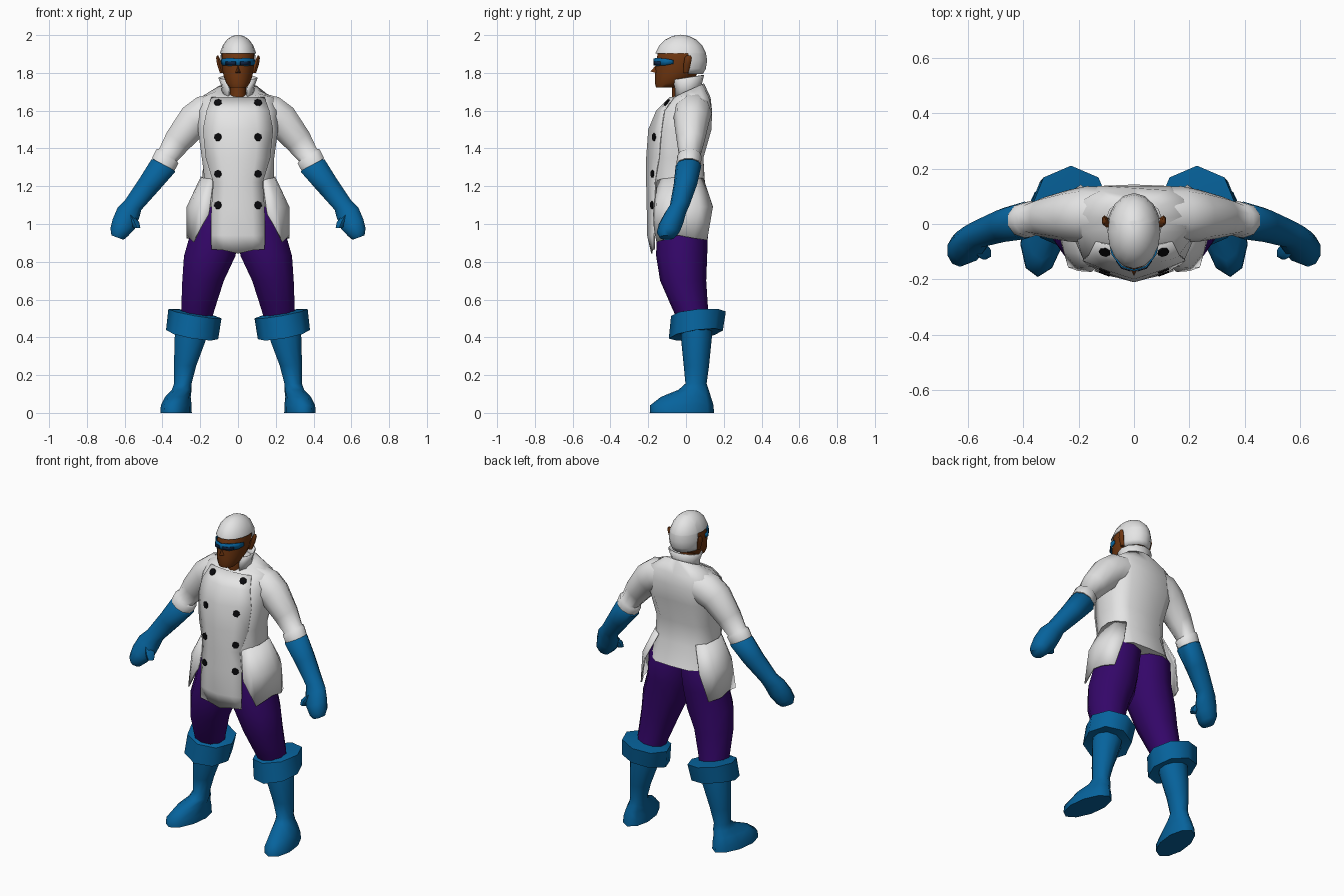
import bpy, bmesh, math
from mathutils import Vector
from mathutils.bvhtree import BVHTree

if "Cube" in bpy.data.objects:
    bpy.data.objects.remove(bpy.data.objects["Cube"])


def material(name, rgb):
    m = bpy.data.materials.new(name)
    m.diffuse_color = (*rgb, 1)
    m.use_nodes = True
    m.node_tree.nodes["Principled BSDF"].inputs["Base Color"].default_value = m.diffuse_color
    return m


WHITE = material("white cloth", (0.78, 0.78, 0.78))
BLUE = material("blue leather", (0.002, 0.125, 0.335))
PURPLE = material("purple cloth", (0.034, 0.002, 0.14))
SKIN = material("brown skin", (0.155, 0.036, 0.005))
BLACK = material("black", (0.003, 0.003, 0.004))
NAVY = material("dark navy", (0.004, 0.016, 0.05))


def finish(name, bm, mat, mirror=False, thick=0, angle=60):
    """Turn a bmesh into a shaded, optionally mirrored or thickened object."""
    bmesh.ops.recalc_face_normals(bm, faces=bm.faces)
    me = bpy.data.meshes.new(name)
    bm.to_mesh(me)
    bm.free()
    ob = bpy.data.objects.new(name, me)
    bpy.context.collection.objects.link(ob)
    me.materials.append(mat)
    bpy.ops.object.select_all(action='DESELECT')
    ob.select_set(True)
    bpy.context.view_layer.objects.active = ob
    bpy.ops.object.shade_smooth_by_angle(angle=math.radians(angle))
    if thick:
        s = ob.modifiers.new("thickness", 'SOLIDIFY')
        s.thickness, s.offset = thick, 0
    if mirror:
        m = ob.modifiers.new("mirror", 'MIRROR')
        m.use_mirror_merge = False
    return ob


def loft(name, rows, mat, closed=True, caps=True, **kw):
    """Skin a surface through rows of points."""
    bm = bmesh.new()
    vs = [[bm.verts.new(p) for p in r] for r in rows]
    n = len(rows[0])
    for a, b in zip(vs, vs[1:]):
        for i in range(n if closed else n - 1):
            j = (i + 1) % n
            bm.faces.new((a[i], a[j], b[j], b[i]))
    if closed and caps:
        bm.faces.new(vs[0])
        bm.faces.new(vs[-1])
    return finish(name, bm, mat, **kw)


def ring(x, y, z, rx, ry, tilt=0, n=10, shear=0, phase=0.5, lean=0):
    """Ellipse tilted about the y axis; shear turns the front outwards, lean raises the back."""
    t = math.radians(tilt)
    if phase:
        rx /= math.cos(math.pi / n)
    out = []
    for i in range(n):
        a = 2 * math.pi * (i + phase) / n
        u, v = rx * math.cos(a), ry * math.sin(a)
        out.append((x + u * math.cos(t) - shear * v, y + v, z + u * math.sin(t) + lean * v))
    return out


def symmetric(half):
    """Close a half outline that starts and ends on the centre line."""
    return half + [(-x, y, z) for x, y, z in half[-2:0:-1]]


# Coat body: z, front y, panel edge x y, side x y, back edge x y, back y
COAT = [(1.72, -.05, .06, -.035, .10, .02, .06, .085, .095),
        (1.67, -.08, .14, -.06, .20, .03, .12, .122, .13),
        (1.60, -.15, .165, -.11, .215, .02, .13, .138, .137),
        (1.50, -.192, .185, -.125, .21, .02, .13, .135, .13),
        (1.35, -.203, .17, -.138, .183, .0, .11, .092, .092),
        (1.22, -.203, .13, -.160, .19, -.01, .11, .098, .10),
        (1.09, -.20, .14, -.158, .215, 0, .12, .138, .143)]
body = []
for k, (z, f, px, py, sx, sy, bx, by, b) in enumerate(COAT):
    half = [(0, f), (px, py), ((px + sx) / 2 + .015, (py + sy) / 2 - .01), (sx, sy),
            ((sx + bx) / 2 + .018, (sy + by) / 2 + .015), (bx, by), (0, b)]
    # the neckline dips towards the front
    body.append(symmetric([(x, y, z + (.45 * (y - .04) if k == 0 else 0)) for x, y in half]))
loft("coat_body", body, WHITE, angle=80)

# Front panel running down into a hanging tail that curls under
panel = [(z, f, px, py, 0) for z, f, px, py, *_ in COAT[1:]]
panel += [(.94, -.198, .143, -.163, 0), (.866, -.176, .14, -.163, -.022)]
panel_rows = []
for z, f, px, py, drop in panel:
    edge = (px, py - .005, z)
    mid = (px * .55, (f * .45 + py * .55) - .009, z + drop * .2)
    centre = (0, f - .005, z + drop)
    panel_rows.append([(-edge[0], *edge[1:]), (-mid[0], *mid[1:]), centre, mid, edge])
front = loft("front_panel", panel_rows, WHITE, closed=False, thick=.006)

# Side skirts of the coat, sweeping from the front panel round to the back
loft("side_skirt", [
    [(.13, -.15, 1.24), (.165, -.11, 1.24), (.19, -.06, 1.245), (.193, .0, 1.25),
     (.18, .05, 1.245), (.13, .09, 1.24)],
    [(.15, -.168, 1.08), (.205, -.155, 1.09), (.25, -.10, 1.09), (.268, -.01, 1.09),
     (.25, .07, 1.09), (.19, .14, 1.09)],
    [(.155, -.17, 1.05), (.20, -.167, .975), (.235, -.155, .905), (.268, -.04, .94),
     (.27, .04, .925), (.235, .11, .915)],
], WHITE, closed=False, thick=.008, mirror=True)

# Stand-up collar, open at the front
collar = []
for z, rx, ry in ((1.68, .085, .075), (1.725, .083, .075), (1.775, .102, .088)):
    row = []
    for i in range(11):
        a = math.radians(-55 + 29 * i)
        y = ry * math.sin(a)
        row.append((rx * math.cos(a), .005 + y, z + .15 * y))
    collar.append(row)
loft("collar", collar, WHITE, closed=False, thick=.006, angle=70)

# Two columns of buttons seated on the panel
tree = BVHTree.FromPolygons([v.co for v in front.data.vertices],
                            [p.vertices[:] for p in front.data.polygons])
bm = bmesh.new()
for z in (1.64, 1.46, 1.265, 1.10):
    hit, normal, _, _ = tree.ray_cast(Vector((.105, -1, z)), Vector((0, 1, 0)))
    if hit is None:
        continue
    if normal.y > 0:
        normal = -normal
    turn = normal.to_track_quat('Z', 'Y').to_matrix().to_4x4()
    turn.translation = hit + normal * .004
    bmesh.ops.create_cone(bm, cap_ends=True, segments=7, radius1=.022, radius2=.021,
                          depth=.009, matrix=turn)
finish("buttons", bm, BLACK, mirror=True, angle=30)

# Neck and head: z, half width, front y, back y
loft("neck", [ring(0, -.02, z, .042, .055) for z in (1.62, 1.80)], SKIN)
HEAD = [(1.722, .046, -.158, -.06), (1.745, .062, -.165, -.01), (1.78, .075, -.163, .05),
        (1.82, .083, -.163, .075), (1.86, .085, -.156, .085), (1.905, .085, -.15, .085),
        (1.95, .065, -.11, .05)]
loft("head", [ring(0, (f + b) / 2, z, w, (b - f) / 2, n=14) for z, w, f, b in HEAD], SKIN)

bm = bmesh.new()
for p in ((0, -.155, 1.845), (.022, -.145, 1.795), (-.022, -.145, 1.795), (0, -.188, 1.808)):
    bm.verts.new(p)
bmesh.ops.convex_hull(bm, input=bm.verts)
finish("nose", bm, SKIN)
loft("ear", [ring(.086, .0, 1.80, .010, .012, n=6), ring(.098, .006, 1.845, .013, .019, n=6),
             ring(.107, .012, 1.88, .009, .019, n=6), ring(.108, .015, 1.892, .004, .010, n=6)],
     SKIN, mirror=True)

# Close-fitting cap: a dome cut away over the face
bm = bmesh.new()
bmesh.ops.create_uvsphere(bm, u_segments=16, v_segments=10, radius=1)
for v in bm.verts:
    v.co = Vector((v.co.x * .098, v.co.y * .138 - .028, v.co.z * .135 + 1.865))
for co, no in (((0, 0, 1.902), (0, 0, 1)), ((0, .01, 0), (0, 1, 0)), ((0, 0, 1.795), (0, 0, 1))):
    bmesh.ops.bisect_plane(bm, geom=bm.verts[:] + bm.edges[:] + bm.faces[:],
                           plane_co=co, plane_no=no)
gone = []
for f in bm.faces:
    c = f.calc_center_median()
    if c.z < 1.795 or (c.z < 1.902 and c.y < .01):
        gone.append(f)
bmesh.ops.delete(bm, geom=gone, context='FACES')
finish("cap", bm, WHITE, thick=.004)

# Goggle band, narrowing towards the temples, with two dark lenses
band = [(.088, -.068, .010), (.078, -.11, .018), (.045, -.154, .021), (0, -.168, .018)]
band += [(-x, y, h) for x, y, h in band[-2::-1]]
loft("goggles", [[(x, y, 1.858 + s * h) for x, y, h in band] for s in (-1, 1)], BLUE,
     closed=False, thick=.006)
loft("goggle_lens", [[(.012, -.170, z), (.045, -.160, z), (.064, -.134, z)]
                     for z in (1.843, 1.859)], NAVY, closed=False, thick=.004, mirror=True)

# Sleeves blending into the shoulders, with a turned cuff
loft("sleeve", [ring(.10, .035, 1.60, .095, .098, 72), ring(.17, .035, 1.585, .098, .102, 62),
                ring(.235, .03, 1.545, .090, .094, 50),
                ring(.32, .025, 1.44, .073, .074, 40), ring(.37, .02, 1.365, .058, .058, 35),
                ring(.374, .018, 1.358, .069, .066, 32), ring(.396, .014, 1.315, .068, .064, 28)],
     WHITE, mirror=True, angle=70)

# Long gloves ending in closed hands
loft("glove", [ring(.393, .014, 1.315, .062, .06, 27), ring(.396, .013, 1.308, .071, .068, 27),
               ring(.47, -.003, 1.21, .060, .062, 34), ring(.555, -.033, 1.10, .050, .052, 30),
               ring(.58, -.055, 1.06, .063, .056, 25), ring(.605, -.08, 1.00, .064, .064, 25),
               ring(.630, -.095, .955, .050, .06, 25), ring(.638, -.10, .928, .034, .04, 20)],
     BLUE, mirror=True)
loft("thumb", [ring(.57, -.08, 1.05, .028, .03, 30, 6), ring(.548, -.10, 1.01, .025, .028, 0, 6),
               ring(.535, -.108, .978, .018, .02, 0, 6)], BLUE, mirror=True)

# Trouser legs
loft("trouser_leg", [ring(.085, -.01, 1.2, .085, .085), ring(.11, -.005, 1.08, .125, .132),
                     ring(.122, -.02, .95, .130, .136), ring(.15, -.023, .83, .136, .135),
                     ring(.185, -.015, .70, .110, .122), ring(.21, .02, .56, .090, .096),
                     ring(.225, .05, .46, .075, .08)], PURPLE, mirror=True)

# Broad folded boot cuffs
loft("boot_cuff", [ring(.215, .035, .53, .088, .088, 10, 8, phase=0, lean=.08),
                   ring(.228, .066, .525, .143, .145, 10, 8, phase=0, lean=.08),
                   ring(.243, .052, .415, .140, .143, 10, 8, phase=0, lean=.15),
                   ring(.25, .055, .425, .08, .08, 10, 8, phase=0, lean=.1)],
     BLUE, mirror=True, angle=50)

# Boots with the toes turned out
loft("boot", [ring(.24, .055, .48, .083, .082), ring(.25, .055, .40, .085, .082),
              ring(.28, .055, .25, .059, .067), ring(.292, .053, .155, .046, .056),
              ring(.298, .04, .122, .051, .08, shear=.06), ring(.318, 0, .085, .063, .132, shear=.11),
              ring(.327, -.022, .04, .075, .168, shear=.12), ring(.328, -.022, 0, .077, .17, shear=.12)],
     BLUE, mirror=True, angle=70)
